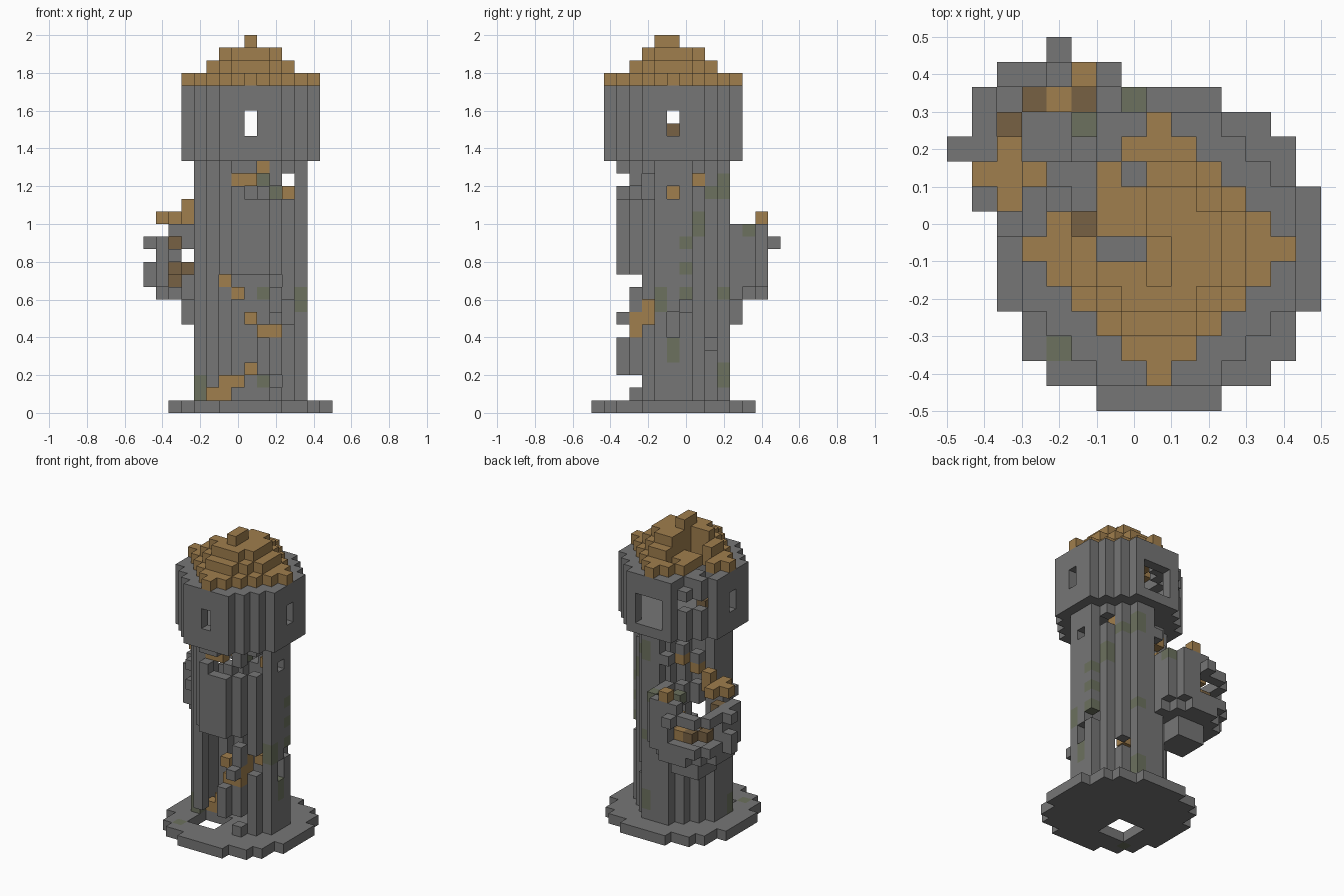
import bpy
import bmesh
import random
from mathutils import Vector

random.seed(4)
if "Cube" in bpy.data.objects:
    bpy.data.objects.remove(bpy.data.objects["Cube"])

UNIT = 1 / 15
STONE, MOSS, WOOD, DARK = range(4)
PALETTE = [("grey stone", (.18, .18, .18)), ("mossy stone", (.15, .165, .112)),
           ("light wood", (.35, .21, .075)), ("dark wood", (.185, .12, .056))]

materials = []
for name, rgb in PALETTE:
    mat = bpy.data.materials.new(name)
    mat.use_nodes = True
    mat.diffuse_color = (*rgb, 1)
    shader = mat.node_tree.nodes["Principled BSDF"]
    shader.inputs["Base Color"].default_value = (*rgb, 1)
    shader.inputs["Roughness"].default_value = 1
    materials.append(mat)

# Blocks are keyed by cell, counted from the tower axis: (x, y, layer) -> (part, colour)
blocks = {}


def put(part, x, y, z, colour=STONE):
    blocks[x, y, z] = (part, colour)


def disc(part, layers, outer, inner=-1, centre=(0, 0)):
    """Stack round layers of blocks, hollow where inner is given."""
    span = range(-7, 8)
    for z in layers:
        for x in span:
            for y in span:
                if inner < (x * x + y * y) ** .5 <= outer:
                    put(part, x + centre[0], y + centre[1], z)


def remove(test):
    for cell in [c for c in blocks if test(*c)]:
        del blocks[cell]


def moss(xs, ys, zs):
    for cell, (part, colour) in blocks.items():
        if colour == STONE and cell[0] in xs and cell[1] in ys and cell[2] in zs:
            blocks[cell] = (part, MOSS)


def chance(p):
    return random.random() < p


def northwest(x, y):
    return x < 0 < y


# Base, shaft and head of the tower
disc("base", [0], 6.5)
disc("shaft", range(1, 20), 4.2, 3.5)
disc("head", range(20, 25), 5.5, 4.5)
disc("head_floor", [20], 4.5)
disc("head", [25], 5.5, 3.5)

# Collapsed floor by the entrance
remove(lambda x, y, z: z == 0 and -3 <= x <= -1 and -3 <= y <= -1)

# Broken front of the shaft, with a few blocks left standing
remove(lambda x, y, z: 0 < z < 11 and y <= -3 and (z in (2, 10) or x < 2))
for z in (3, 4, 5):
    put("shaft", 1, -4, z)
put("shaft", 1, -3, 4)
put("shaft", 2, -4, 7)

# Upper front gap, side slits and missing stones
remove(lambda x, y, z: z == 18 and (y == -4 or x == 3))
remove(lambda x, y, z: z == 17 and y < -1 and x >= 0)
put("shaft", 1, -3, 17)
remove(lambda x, y, z: (x, y, z) in {(1, -4, 19), (4, 0, 17), (4, 1, 8), (2, 3, 5),
                                     (3, -2, 7), (3, -2, 8), (-3, -2, 1)})
remove(lambda x, y, z: z in (6, 7) and x == 4 and y == 0)

# Head windows: narrow on all sides, wider at the back
remove(lambda x, y, z: z in (22, 23) and (x == 0 or y == 0))
remove(lambda x, y, z: 21 <= z < 24 and y >= 4 and abs(x) < 2)

# Ruined corner behind the turret
remove(lambda x, y, z: 9 < z < 13 and northwest(x, y) and x > -4 and y < 4)
remove(lambda x, y, z: 15 <= z < 20 and northwest(x, y) and x > -4 and chance(.5))
remove(lambda x, y, z: z > 21 and x < -2 and y > 1 and chance(.5))

# Stepped timber roof with its broken corner
for z, reach, limit in ((26, 5, 5), (27, 4, 3), (28, 3, 2)):
    for x in range(-limit, limit + 1):
        for y in range(-limit, limit + 1):
            if abs(x) + abs(y) <= reach and not (northwest(x, y) and z > 26):
                put("roof", x, y, z, WOOD)
for y in (-1, 0):
    put("roof", 0, y, 29, WOOD)
gaps = {(-1, 3), (-3, 2), (-3, 1), (-2, 0), (-1, 0)}
remove(lambda x, y, z: z > 25 and (x, y) in gaps)
for y in (0, 1):
    put("inner_beam", -3, y, 22, DARK)

# Side turret: corbel, floor and broken wall
turret = {}
tower, blocks = blocks, turret
centre = (-4, 4)
disc("turret_corbel", [7, 8], 1.5, centre=centre)
disc("turret_floor", [9], 3.2, centre=centre)
disc("turret_wall", range(10, 14), 4, 2.9, centre)
disc("turret_wall", [14], 3.7, 2.9, centre)
remove(lambda x, y, z: x * x + y * y <= 17)
remove(lambda x, y, z: z == 12 and x in (-5, -8))
remove(lambda x, y, z: z == 14 and x == -7)
remove(lambda x, y, z: y == 8 and z != 13)
remove(lambda x, y, z: y <= 2 and ((x == -6 and z in (10, 11, 13)) or (x == -5 and z == 11)))
remove(lambda x, y, z: x < -3 and y > 4 and (z in (11, 12) or (z == 14 and chance(.5))))
for x, y in ((-5, 6), (-6, 5), (-3, 6), (-5, 3)):
    put("turret_beam", x, y, 11, DARK)
for z in (10, 13):
    put("turret_beam", -6, 3, z, DARK)
put("turret_beam", -4, 6, 11, WOOD)
for x, y in ((-7, 3), (-6, 3), (-5, 3), (-6, 2), (-6, 4), (-3, 7)):
    put("turret_roof", x, y, 15, WOOD)
put("turret_roof", -5, 3, 16, WOOD)
put("turret_ledge", -3, 5, 14)
blocks = {**turret, **tower}

# Remains of the winding stair
stair = [(-3, 0, 1), (-2, 0, 1), (-2, 0, 2), (-1, 0, 2), (0, -2, 3),
         (1, -3, 6), (2, -3, 6), (1, 2, 6), (0, -2, 7), (2, -3, 7), (2, -2, 7), (2, -2, 8),
         (-1, 3, 9), (-2, 3, 10), (-1, -3, 18), (0, -3, 18), (1, -3, 19),
         (3, 0, 17), (2, 2, 18), (-2, 3, 17), (-3, 2, 16)]
for step in stair:
    put("stair", *step, WOOD)

# Moss patches
moss([-4], [-4], [0])
moss([-4], [-1], [1, 2])
moss([4], [-1], [8, 9])
moss([4], [0], [4, 5])
moss([4], [1], [9, 11, 13])
moss([3], [2], [14, 15])
moss([1], [4], [2, 3, 9, 17, 18])
moss([2], [3], [17])
moss([-3], [5], [14])
moss([-1], [6], [14])

# Turn each part into a mesh of its exposed block faces
AXES = [Vector(a) for a in ((1, 0, 0), (0, 1, 0), (0, 0, 1))]
ORIGIN = Vector((.5, -1.5, 0))


def build(part):
    bm = bmesh.new()
    for cell, (owner, colour) in blocks.items():
        if owner != part:
            continue
        middle = Vector(cell) + ORIGIN + Vector((.5, .5, .5))
        for a in range(3):
            for sign in (-1, 1):
                normal = AXES[a] * sign
                near = tuple(int(c + n) for c, n in zip(cell, normal))
                if near in blocks:
                    continue
                u, v = AXES[(a + 1) % 3] * sign, AXES[(a + 2) % 3]
                corners = (-u - v, u - v, u + v, v - u)
                face = bm.faces.new([bm.verts.new((middle + (normal + c) / 2) * UNIT)
                                     for c in corners])
                face.material_index = colour
    bmesh.ops.remove_doubles(bm, verts=bm.verts, dist=UNIT / 50)
    mesh = bpy.data.meshes.new(part)
    bm.to_mesh(mesh)
    bm.free()
    for mat in materials:
        mesh.materials.append(mat)
    bpy.context.collection.objects.link(bpy.data.objects.new(part, mesh))


for part in sorted({owner for owner, colour in blocks.values()}):
    build(part)
